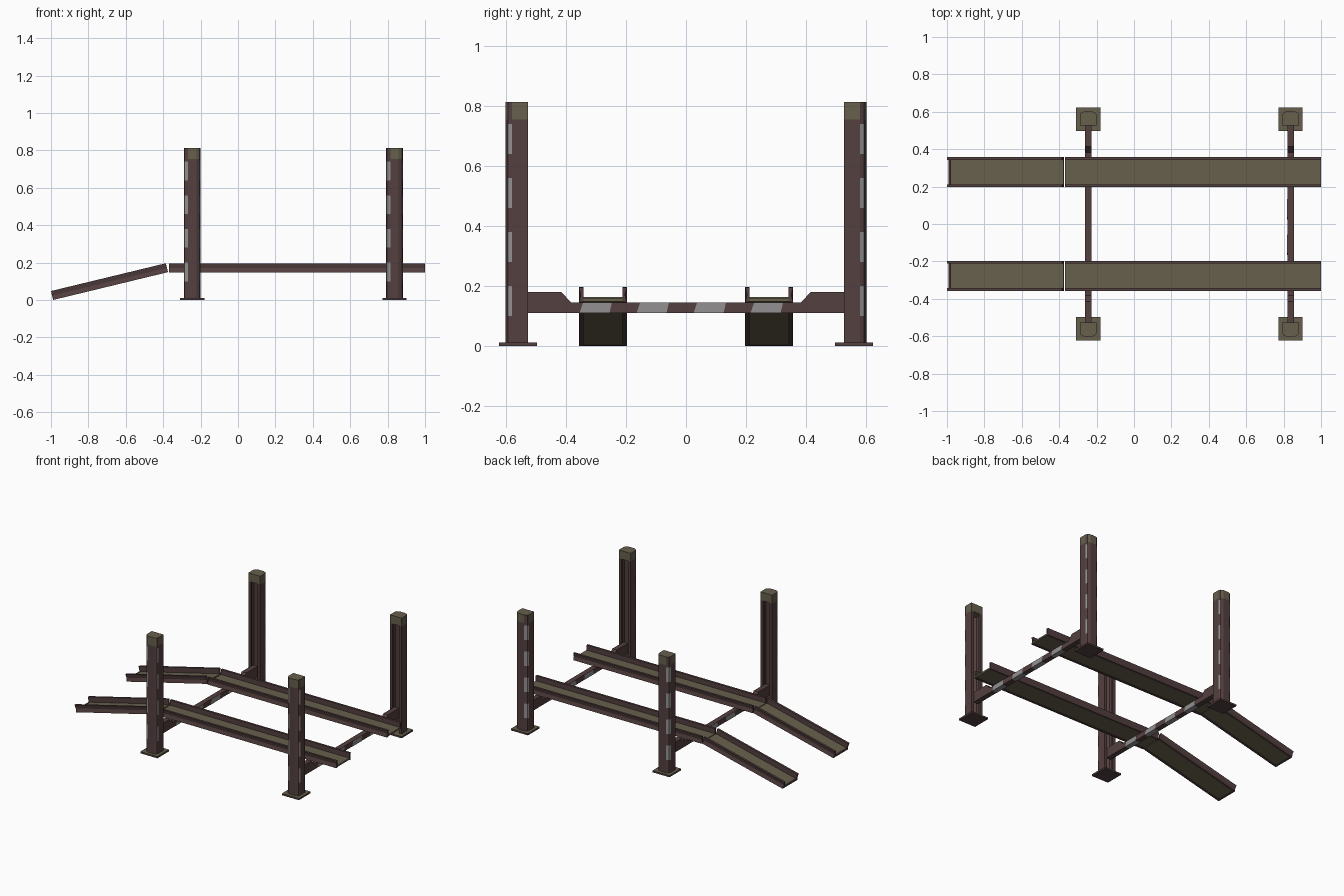
import bpy, bmesh, math
from mathutils import Vector, Matrix

if "Cube" in bpy.data.objects:
    bpy.data.objects.remove(bpy.data.objects["Cube"])


def material(name, rgb):
    m = bpy.data.materials.new(name)
    m.diffuse_color = (*rgb, 1)
    m.use_nodes = True
    m.node_tree.nodes["Principled BSDF"].inputs["Base Color"].default_value = m.diffuse_color
    return m


BROWN = material("red_brown_steel", (0.088, 0.05, 0.05))
OLIVE = material("olive_steel", (0.135, 0.115, 0.073))
GREY = material("worn_grey_paint", (0.29, 0.28, 0.28))
MATS = [BROWN, OLIVE, GREY]


def loft(name, rings, rule=None, base=0, matrix=None):
    """Skin equal rings of points; rule(edge, level) gives the side material."""
    bm = bmesh.new()
    vs = [[bm.verts.new(p) for p in r] for r in rings]
    n = len(rings[0])
    for k in range(len(vs) - 1):
        for i in range(n):
            j = (i + 1) % n
            f = bm.faces.new((vs[k][i], vs[k][j], vs[k + 1][j], vs[k + 1][i]))
            f.material_index = rule(i, k) if rule else base
    for r in (vs[0], vs[-1]):
        bm.faces.new(r).material_index = base
    bmesh.ops.recalc_face_normals(bm, faces=bm.faces[:])
    if matrix:
        bm.transform(matrix)
    me = bpy.data.meshes.new(name)
    bm.to_mesh(me)
    bm.free()
    for m in MATS:
        me.materials.append(m)
    ob = bpy.data.objects.new(name, me)
    bpy.context.collection.objects.link(ob)
    return ob


def box(name, x0, x1, y0, y1, z0, z1, base=0, matrix=None):
    ring = [(x0, y0), (x1, y0), (x1, y1), (x0, y1)]
    return loft(name, [[(x, y, z) for x, y in ring] for z in (z0, z1)],
                base=base, matrix=matrix)


# Post section: rounded outward, open towards the middle
OUTER = [(.045, .527), (.045, .58), (.04, .593), (.022, .602),
         (-.022, .602), (-.04, .593), (-.045, .58), (-.045, .527)]
INNER = [(-.024, .527), (-.024, .539), (-.036, .545), (-.036, .575), (-.018, .592),
         (.018, .592), (.036, .575), (.036, .545), (.024, .539), (.024, .527)]
LEVELS = [.012, .1, .2, .28, .38, .46, .56, .64, .74, .755]
STRIPED_EDGES = (1, 4, 5)

POST_X = (-.245, .837)
for row, px in zip(("ramp_end", "far_end"), POST_X):
    for side, s in (("front", -1), ("back", 1)):
        tag = f"{row}_{side}"
        # Post with painted corner stripes
        loft("post_" + tag,
             [[(px + x, s * y, z) for x, y in OUTER + INNER] for z in LEVELS],
             rule=lambda i, k: 2 if i in STRIPED_EDGES and k % 2 == 1 else 0)
        # Olive cap
        loft("post_cap_" + tag,
             [[(px + x, s * y, z) for x, y in OUTER] for z in (.755, .813)], base=1,
             rule=lambda i, k: 0 if i in STRIPED_EDGES else 1)
        # Foot plate, olive on top
        foot = box("foot_plate_" + tag, px - .065, px + .065,
                   min(s * .497, s * .623), max(s * .497, s * .623), 0, .012)
        for p in foot.data.polygons:
            if p.normal.z > .5:
                p.material_index = 1

    # Cross beam with raised ends
    prof = [(-.54, .11), (.54, .11), (.54, .18), (.415, .18), (.383, .145),
            (-.383, .145), (-.415, .18), (-.54, .18)]
    loft("cross_beam_" + row, [[(px + d, y, z) for y, z in prof] for d in (-.0175, .0175)])
    # Slanted warning stripes wrapped round the beam
    for n in range(4):
        y = -.355 + n * .19
        slant = [(y, .1095), (y + .1, .1095), (y + .108, .1445), (y + .012, .1445)]
        loft(f"beam_stripe_{row}_{n}",
             [[(px + d, a, z) for a, z in slant] for d in (-.0183, .0183)], base=2)


def track(name, s, length, matrix, lip):
    """Channel shaped track: deck plus two side rails with a creased outer face."""
    for part, edge, inner in (("outer", .357, .342), ("inner", .197, .212)):
        crease = edge + (inner - edge) * .4
        prof = [(inner, 0), (edge, 0), (crease, -.025), (edge, -.049), (inner, -.049)]
        loft(f"{name}_{part}_rail",
             [[(x, s * y, z) for y, z in prof] for x in (0, length)], matrix=matrix)
    ys = sorted((s * .212, s * .342))
    box(name + "_deck", .01 if lip else 0, length, *ys, -.046, -.035, 1, matrix)
    if lip:
        box(name + "_end_lip", 0, .01, *ys, -.049, -.033, 0, matrix)


# Level runways and sloping approach ramps
LEVEL = Matrix.Translation((-.37, 0, .195))
SLOPE = Matrix.Translation((-1, 0, .048)) @ Matrix.Rotation(math.radians(-13.6), 4, 'Y')
for side, s in (("front", -1), ("back", 1)):
    track("runway_" + side, s, 1.37, LEVEL, False)
    track("approach_ramp_" + side, s, .632, SLOPE, True)
